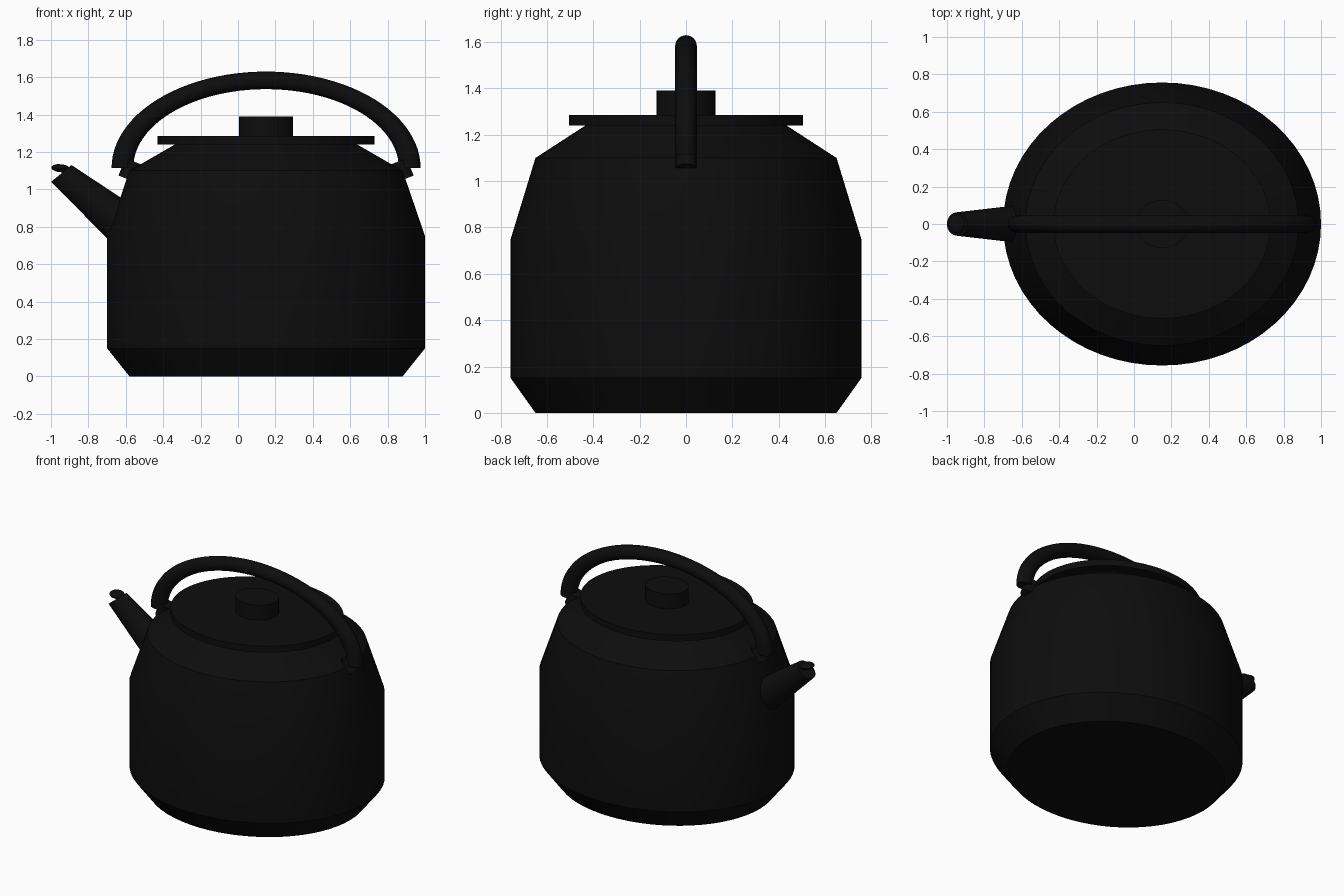
import bpy, bmesh, math
from mathutils import Vector

cube = bpy.data.objects.get("Cube")
if cube:
    bpy.data.objects.remove(cube, do_unlink=True)

CENTRE_X = 0.15   # body axis
DEPTH = 0.89      # the round parts are slightly narrower front to back

black = bpy.data.materials.new("black_enamel")
black.use_nodes = True
colour = (0.004, 0.004, 0.004, 1)
black.diffuse_color = colour
black.node_tree.nodes["Principled BSDF"].inputs["Base Color"].default_value = colour


def loft(name, rings):
    """Skin a list of closed rings and cap both ends."""
    bm = bmesh.new()
    loops = [[bm.verts.new(p) for p in ring] for ring in rings]
    for a, b in zip(loops, loops[1:]):
        for i in range(len(a)):
            j = (i + 1) % len(a)
            bm.faces.new((a[i], a[j], b[j], b[i]))
    bm.faces.new(loops[0])
    bm.faces.new(loops[-1])
    bmesh.ops.recalc_face_normals(bm, faces=bm.faces)
    mesh = bpy.data.meshes.new(name)
    bm.to_mesh(mesh)
    bm.free()
    mesh.materials.append(black)
    obj = bpy.data.objects.new(name, mesh)
    bpy.context.collection.objects.link(obj)
    bpy.ops.object.select_all(action='DESELECT')
    obj.select_set(True)
    bpy.context.view_layer.objects.active = obj
    bpy.ops.object.shade_smooth_by_angle(angle=math.radians(30))
    return obj


def ring(centre, axis_a, axis_b, sides):
    """Ellipse spanned by two half-axis vectors."""
    c, a, b = Vector(centre), Vector(axis_a), Vector(axis_b)
    angles = [math.tau * i / sides for i in range(sides)]
    return [c + a * math.cos(t) + b * math.sin(t) for t in angles]


def turned(name, profile, depth=DEPTH, sides=64):
    """Stack horizontal ellipses from (radius, height) pairs."""
    return loft(name, [ring((CENTRE_X, 0, z), (r, 0, 0), (0, r * depth, 0), sides)
                       for r, z in profile])


# Body, lid and knob
turned("kettle_body", [(0.73, 0), (0.85, 0.15), (0.85, 0.75), (0.73, 1.1), (0.47, 1.25)])
turned("lid", [(0.58, 1.24), (0.58, 1.285)], 0.872)
turned("lid_knob", [(0.145, 1.285), (0.145, 1.39)], 0.88, 32)

# Arched handle
arch = []
for i in range(49):
    u = math.pi * i / 48
    out = Vector((math.cos(u), 0, math.sin(u)))
    centre = (CENTRE_X + 0.768 * out.x, 0, 1.115 + 0.468 * out.z)
    arch.append(ring(centre, (0.058 * out.x, 0, 0.047 * out.z), (0, 0.047, 0), 16))
loft("handle", arch)

# Short mounts joining the handle to the shoulders
for side, name in ((-1, "right_handle_mount"), (1, "left_handle_mount")):
    axis = Vector((-side * 0.37, 0, 0.93))
    across = Vector((side * 0.93, 0, 0.37)) * 0.046
    foot = Vector((CENTRE_X + side * 0.746, 0, 1.057))
    loft(name, [ring(foot + axis * d, across, (0, 0.046, 0), 16) for d in (0, 0.1)])

# Tapered spout
loft("spout", [ring((-0.538, 0, 0.754), (0.0975, 0, 0.079), (0, 0.11, 0), 32),
               ring((-0.945, 0, 1.085), (0.055, 0, 0.045), (0, 0.063, 0), 32)])

# Rounded flap over the spout tip
flap = []
for i in range(1, 12):
    t = math.pi * i / 12
    s = math.sin(t)
    flap.append(ring((-0.948, 0, 1.113 - 0.022 * math.cos(t)),
                     (0.05 * s, 0, -0.004 * s), (0, 0.05 * s, 0), 24))
loft("spout_flap", flap)
